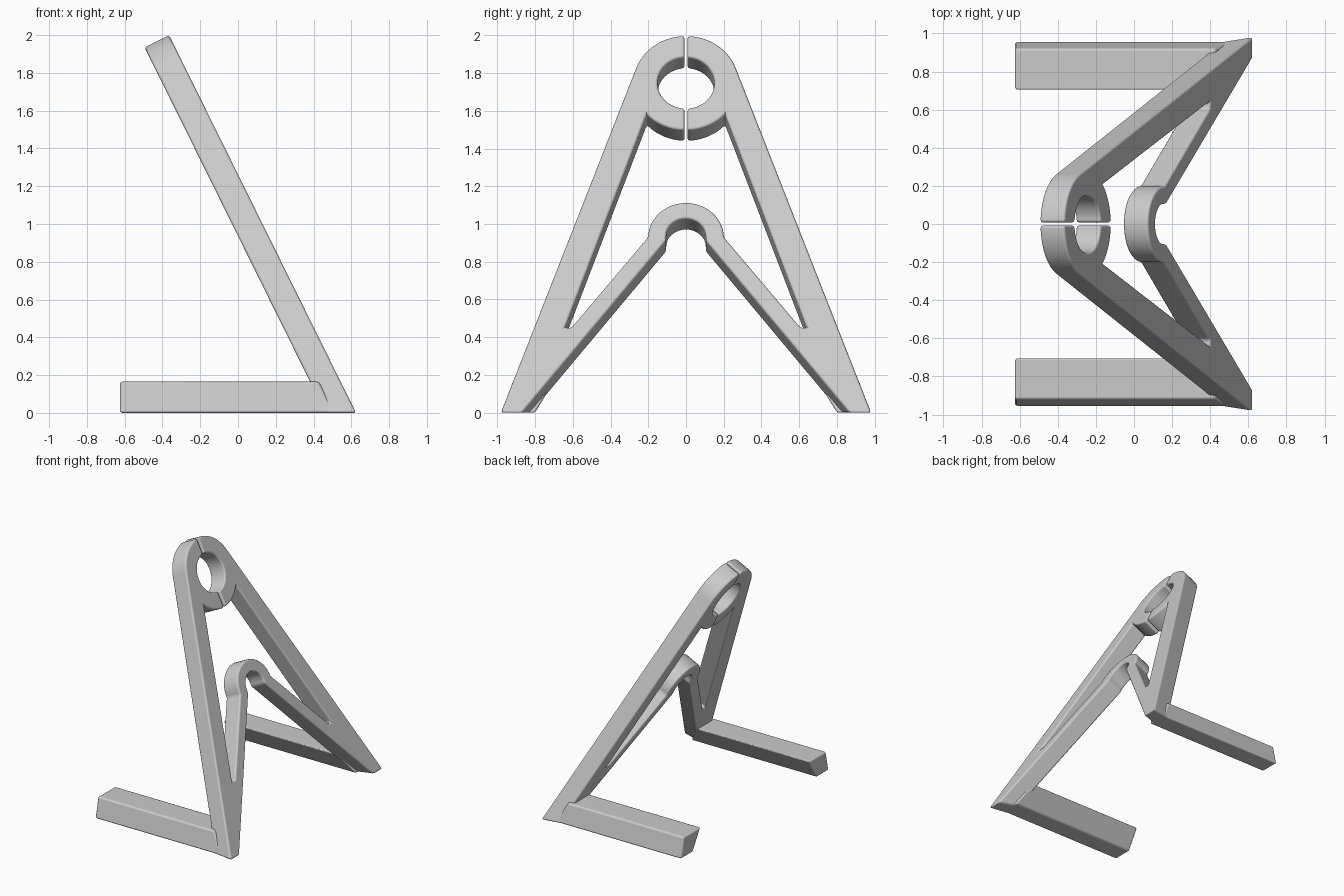
import bpy, bmesh
from math import sin, cos, atan, radians
from mathutils import Vector

cube = bpy.data.objects.get("Cube")
if cube:
    bpy.data.objects.remove(cube, do_unlink=True)

grey = bpy.data.materials.new("grey_plastic")
grey.use_nodes = True
colour = (0.6, 0.6, 0.6, 1)
grey.diffuse_color = colour
grey.node_tree.nodes["Principled BSDF"].inputs["Base Color"].default_value = colour

THICK = 0.145
LEAN = atan(0.495)
UP = Vector((-sin(LEAN), 0, cos(LEAN)))       # up along the leaning plate
OUT = Vector((cos(LEAN), 0, sin(LEAN)))       # out of its face
BASE = Vector((0.625, 0, 0))


def arc(centre, r, a0, a1, n):
    """Points (y, height along plate) on an arc centred on y = 0."""
    angles = [radians(a0 + (a1 - a0) * i / n) for i in range(n + 1)]
    return [(r * cos(a), centre + r * sin(a)) for a in angles]


def prism(bm, near, far):
    """Closed solid between two matching outlines."""
    a = [bm.verts.new(p) for p in near]
    b = [bm.verts.new(p) for p in far]
    bm.faces.new(a)
    bm.faces.new(b[::-1])
    for i in range(len(a)):
        j = (i + 1) % len(a)
        bm.faces.new((a[j], a[i], b[i], b[j]))
    bmesh.ops.recalc_face_normals(bm, faces=bm.faces)


def finish(bm, name):
    """Make the object with softly rounded edges."""
    for f in bm.faces:
        f.smooth = True
    mesh = bpy.data.meshes.new(name)
    bm.to_mesh(mesh)
    bm.free()
    mesh.materials.append(grey)
    obj = bpy.data.objects.new(name, mesh)
    bpy.context.collection.objects.link(obj)
    bevel = obj.modifiers.new("soft_edges", "BEVEL")
    bevel.width = 0.014
    bevel.segments = 3
    bevel.limit_method = "ANGLE"
    bevel.angle_limit = radians(30)
    bevel.use_clamp_overlap = False
    bevel.harden_normals = True
    return obj


# Leaning frame: split upper ring, two legs, and braces meeting in a lower hook
RING, HOOK = 1.953, 1.045
half = arc(HOOK, 0.2, 90, 0, 12)              # hook outside
half += [(0.607, 0.508), (0.64, 0.508)]       # crotch of brace and leg
half += arc(RING, 0.279, -42, -88.3, 10)      # ring underside
half += arc(RING, 0.15, -87, 87, 28)          # ring hole
half += arc(RING, 0.279, 88.3, 19.4, 14)      # ring top
half += [(1.022, -0.11), (0.952, -0.11), (0.105, 1.02)]
half += arc(HOOK, 0.105, 0, 90, 8)            # hook inside
outline = half + [(-y, w) for y, w in reversed(half) if y > 0.001]

front = [BASE + UP * w + Vector((0, y, 0)) for y, w in outline]
back = [p - OUT * THICK for p in front]
bm = bmesh.new()
prism(bm, front, back)
bmesh.ops.bisect_plane(bm, geom=bm.verts[:] + bm.edges[:] + bm.faces[:],
                       plane_co=(0, 0, 0), plane_no=(0, 0, 1), clear_inner=True)
bmesh.ops.holes_fill(bm, edges=[e for e in bm.edges if e.is_boundary])
bmesh.ops.recalc_face_normals(bm, faces=bm.faces)
finish(bm, "leaning_frame")

# Feet: slanted bars running back from each leg
TOP = 0.165
section = [(0.80, 0), (0.957, 0), (0.92, TOP), (0.70, TOP)]
for side, name in ((1, "left_foot"), (-1, "right_foot")):
    bm = bmesh.new()
    rear = [Vector((-0.625, side * y, z)) for y, z in section]
    joint = [Vector((0.51 - 0.495 * z, side * y, z)) for y, z in section]
    prism(bm, rear, joint)
    finish(bm, name)
